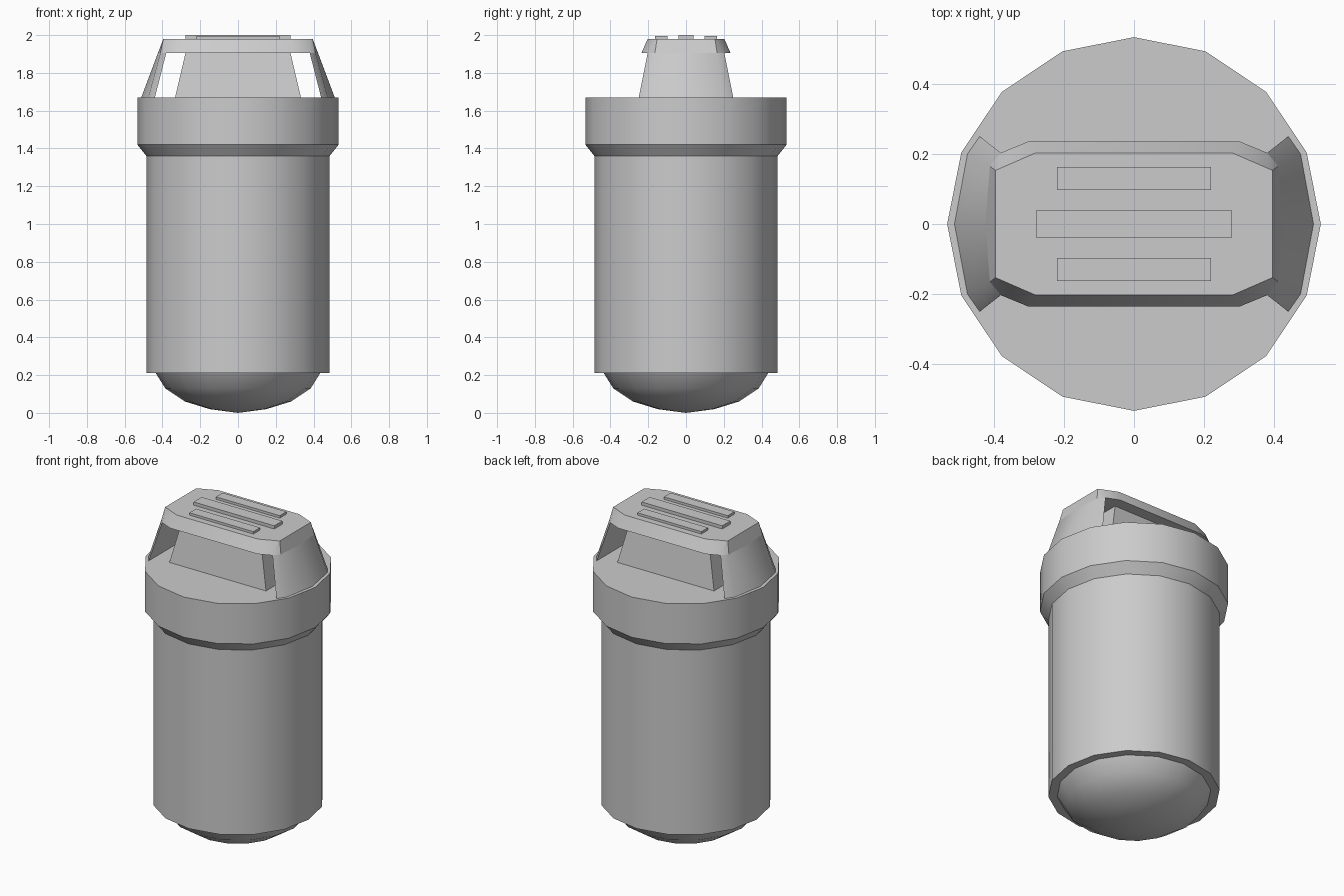
import bpy, bmesh, math

if "Cube" in bpy.data.objects:
    bpy.data.objects.remove(bpy.data.objects["Cube"])

SIDES = 16


def finish(name, bm, smooth=True):
    me = bpy.data.meshes.new(name)
    bm.to_mesh(me)
    bm.free()
    ob = bpy.data.objects.new(name, me)
    bpy.context.collection.objects.link(ob)
    if smooth:
        bpy.ops.object.select_all(action='DESELECT')
        ob.select_set(True)
        bpy.context.view_layer.objects.active = ob
        bpy.ops.object.shade_smooth_by_angle(angle=math.radians(32))
    return ob


def bridge(bm, a, b):
    """Quads (or fan triangles at a pole) between two rings, lower ring first."""
    n = max(len(a), len(b))
    for j in range(n):
        k = (j + 1) % n
        if len(a) == 1:
            bm.faces.new((a[0], b[k], b[j]))
        elif len(b) == 1:
            bm.faces.new((a[j], a[k], b[0]))
        else:
            bm.faces.new((a[j], a[k], b[k], b[j]))


def lathe(name, profile):
    """Revolve a bottom-to-top (radius, z) profile around z."""
    bm = bmesh.new()
    rings = []
    for r, z in profile:
        count = SIDES if r > 0 else 1
        rings.append([bm.verts.new((r * math.cos(math.tau * j / SIDES),
                                    r * math.sin(math.tau * j / SIDES), z))
                      for j in range(count)])
    for a, b in zip(rings, rings[1:]):
        bridge(bm, a, b)
    return finish(name, bm)


def loft(name, low, z0, high, z1, smooth=True):
    """Closed solid between two matching outlines."""
    bm = bmesh.new()
    a = [bm.verts.new((x, y, z0)) for x, y in low]
    b = [bm.verts.new((x, y, z1)) for x, y in high]
    bridge(bm, a, b)
    bm.faces.new(a[::-1])
    bm.faces.new(b)
    bmesh.ops.recalc_face_normals(bm, faces=bm.faces)
    return finish(name, bm, smooth)


def outline(quarter):
    """Mirror points of one quadrant (first point on the x axis) to a full loop."""
    right = [(x, -y) for x, y in quarter[:0:-1]] + quarter
    return right + [(-x, y) for x, y in reversed(right)]


def rect(hx, hy, cy=0.0):
    return [(-hx, cy - hy), (hx, cy - hy), (hx, cy + hy), (-hx, cy + hy)]


# Rounded base, main cylinder and wide collar
lathe("base_dome", [(0, 0), (0.15, 0.02), (0.28, 0.06), (0.385, 0.13), (0.435, 0.21)])
lathe("body", [(0.43, 0.21), (0.485, 0.21), (0.485, 1.36)])
lathe("collar", [(0.485, 1.36), (0.533, 1.42), (0.533, 1.67), (0, 1.67)])

# Handle plate with flared skirt
end_mid = [(0.424, 0), (0.411, 0.165), (0.38, 0.203)]
plate_low = outline(end_mid + [(0.30, 0.236)])
plate_top = outline([(0.395, 0), (0.395, 0.153), (0.388, 0.156), (0.28, 0.203)])
loft("handle_plate", plate_low, 1.905, plate_top, 1.98)

# Curved legs at both ends of the handle
end_low = [(0.512, 0), (0.475, 0.2), (0.44, 0.25)]
for side, s in (("right", 1), ("left", -1)):
    low, high = ([(s * x, -y) for x, y in e[:0:-1]] + [(s * x, y) for x, y in e]
                 for e in (end_low, end_mid))
    loft("handle_leg_" + side, low, 1.67, high, 1.905)

# Tapered core block under the plate
loft("core_block", rect(0.333, 0.2), 1.67, rect(0.278, 0.165), 1.905, False)

# Grip ribs on the plate
for name, hx, hy, cy, top in (("middle", 0.278, 0.04, 0, 2.0),
                              ("front", 0.22, 0.033, -0.13, 1.995),
                              ("back", 0.22, 0.033, 0.13, 1.995)):
    r = rect(hx, hy, cy)
    loft("grip_rib_" + name, r, 1.975, r, top, False)
